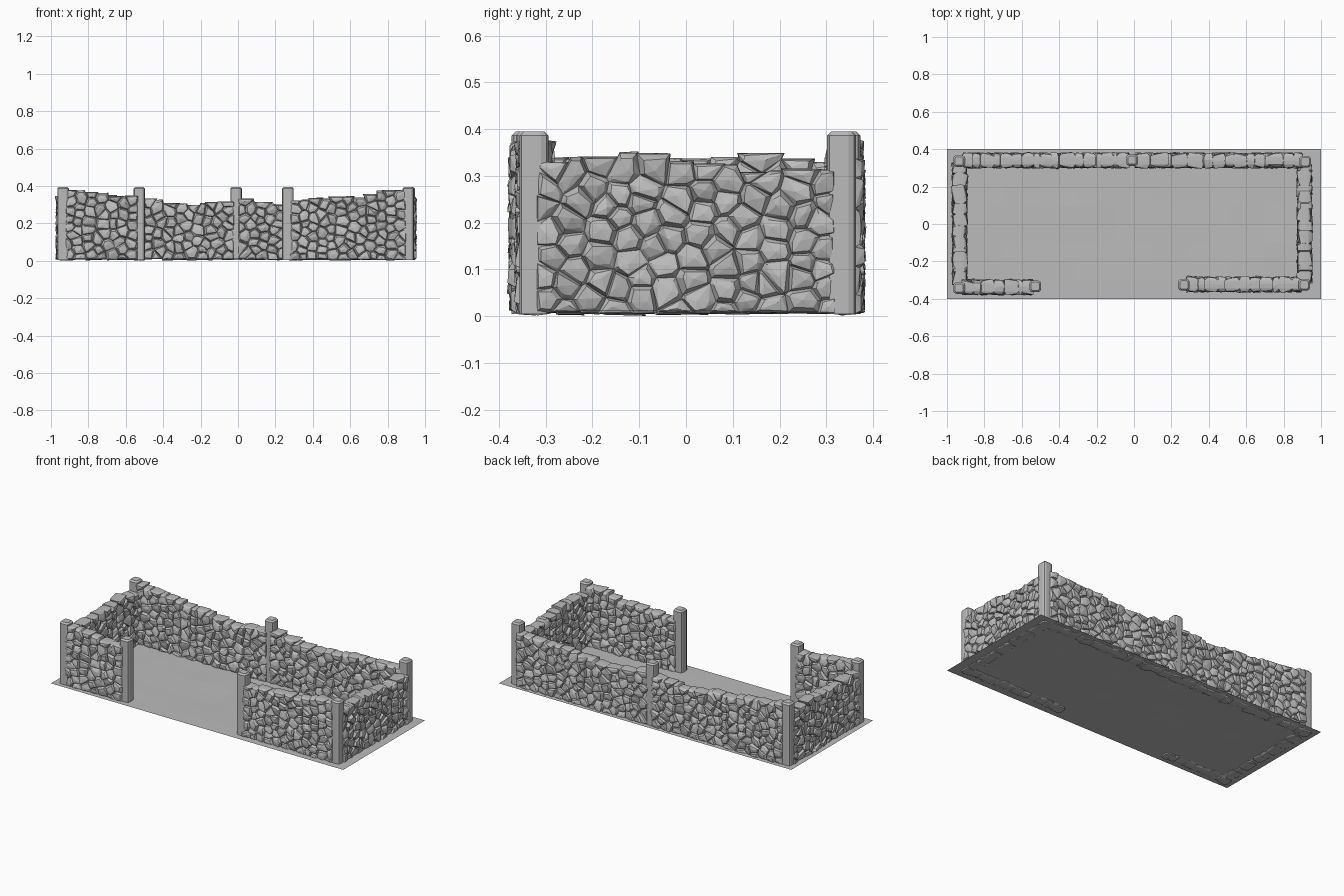
import bpy, bmesh, math, random
from mathutils import Vector, Matrix, noise

random.seed(7)
cube = bpy.data.objects.get("Cube")
if cube:
    bpy.data.objects.remove(cube, do_unlink=True)


def material(name, grey):
    m = bpy.data.materials.new(name)
    m.use_nodes = True
    colour = (grey, grey, grey, 1)
    m.diffuse_color = colour
    m.node_tree.nodes["Principled BSDF"].inputs["Base Color"].default_value = colour
    return m


STONE = material("stone grey", 0.5)


def finish(bm, name):
    mesh = bpy.data.meshes.new(name)
    bm.to_mesh(mesh)
    bm.free()
    mesh.materials.append(STONE)
    obj = bpy.data.objects.new(name, mesh)
    bpy.context.collection.objects.link(obj)
    return obj


def clip(poly, point, normal):
    """Keep the part of a 2D polygon behind a line."""
    out = []
    for a, b in zip(poly, poly[1:] + poly[:1]):
        da, db = (a - point).dot(normal), (b - point).dot(normal)
        if da <= 0:
            out.append(a)
        if da * db < 0:
            out.append(a.lerp(b, da / (da - db)))
    return out


def crest(profile, t):
    """Wall height at a fraction of its length, eased between even samples."""
    f = min(max(t, 0), 0.999) * (len(profile) - 1)
    i = int(f)
    return profile[i] + (profile[i + 1] - profile[i]) * (f - i)


def add_stone(bm, cell, depth, place):
    """One faceted stone running through the wall, filling its cell."""
    mid = sum(cell, Vector((0, 0))) / len(cell)
    points = []
    for side in (-1, 1):
        tilt_u, tilt_z = random.uniform(-0.22, 0.22), random.uniform(-0.22, 0.22)
        bulge = depth + random.uniform(-0.003, 0.004)
        points += [(c.x, side * (depth - 0.013), c.y) for c in cell]
        for c in cell:
            p = mid.lerp(c, random.uniform(0.6, 0.88))
            lift = (p - mid).dot(Vector((tilt_u, tilt_z)))
            points.append((p.x, side * (bulge + lift), p.y))
        points.append((mid.x + random.uniform(-0.01, 0.01), side * (bulge + 0.004), mid.y))
    # Rounded belly so that the crest looks rocky from above
    points += [(p.x, random.uniform(-0.01, 0.01), p.y) for p in
               (mid + (c - mid) * random.uniform(1.0, 1.12) for c in cell)]
    verts = [bm.verts.new(place @ Vector(p)) for p in points]
    hull = bmesh.ops.convex_hull(bm, input=verts, use_existing_faces=False)
    loose = {v for v in hull["geom_interior"] + hull["geom_unused"]
             if isinstance(v, bmesh.types.BMVert)}
    bmesh.ops.delete(bm, geom=list(loose), context="VERTS")


def stone_wall(name, start, end, profile, depth=0.035):
    start, end = Vector((*start, 0)), Vector((*end, 0))
    run = end - start
    length = run.length
    place = Matrix.Translation(start) @ Matrix.Rotation(math.atan2(run.y, run.x), 4, "Z")
    cols = round(length / 0.054)
    step = length / cols
    seeds = []
    for c in range(cols):
        top = crest(profile, (c + 0.5) / cols)
        rows = round(top / 0.047)
        for r in range(rows):
            u = (c + 0.5 + random.uniform(-0.42, 0.42)) * step
            z = (r + 0.5 + 0.25 * (-1) ** c + random.uniform(-0.3, 0.3)) * top / rows
            seeds.append(Vector((u, z)))
    bm = bmesh.new()
    for s in seeds:
        top = crest(profile, s.x / length) + random.uniform(-0.008, 0.006)
        low = random.uniform(0.003, 0.01)
        cell = [Vector(p) for p in ((0, low), (length, low), (length, top), (0, top))]
        for o in seeds:
            if o is not s and (o - s).length < 0.25:
                cell = clip(cell, (o + s) / 2, o - s)
        if len(cell) > 2:
            add_stone(bm, cell, depth, place)
    return finish(bm, name)


def post(name, x, y, width=0.062, height=0.395):
    bm = bmesh.new()
    bmesh.ops.create_cube(bm, size=1)
    bmesh.ops.scale(bm, vec=(width, width, height - 0.004), verts=bm.verts)
    bmesh.ops.translate(bm, vec=(x, y, height / 2 + 0.002), verts=bm.verts)
    upright = [e for e in bm.edges if abs(e.verts[0].co.z - e.verts[1].co.z) > 0.1]
    bmesh.ops.bevel(bm, geom=upright, offset=0.016, segments=2, profile=0.5, affect="EDGES")
    rim = [e for e in bm.edges if all(v.co.z > height - 0.01 for v in e.verts)]
    bmesh.ops.bevel(bm, geom=rim, offset=0.009, segments=1, affect="EDGES")
    return finish(bm, name)


# Ground sheet, gently uneven inside a level border
bm = bmesh.new()
bmesh.ops.create_grid(bm, x_segments=20, y_segments=8, size=1)
for v in bm.verts:
    v.co.y *= 0.4
    inside = abs(v.co.x) < 0.99 and abs(v.co.y) < 0.39
    v.co.z = 0.012 + (0.004 * noise.noise(v.co * 4) if inside else 0)
finish(bm, "ground")

# Posts at the corners, the gateway and the middle of the back
corners = {
    "back_left_post": (0.915, 0.333), "back_right_post": (-0.935, 0.337),
    "back_middle_post": (-0.01, 0.342), "front_left_post": (0.91, -0.325),
    "front_right_post": (-0.935, -0.342), "left_gate_post": (0.267, -0.325),
    "right_gate_post": (-0.528, -0.333),
}
for name, spot in corners.items():
    post(name, *spot)

# Walls between the posts, each with its own sagging crest
stone_wall("back_wall_right", (-0.92, 0.34), (-0.02, 0.34),
           [0.375, 0.36, 0.34, 0.325, 0.305, 0.305, 0.33])
stone_wall("back_wall_left", (0, 0.34), (0.905, 0.34),
           [0.335, 0.305, 0.295, 0.31, 0.335, 0.33, 0.34])
stone_wall("left_wall", (0.912, -0.32), (0.912, 0.32),
           [0.33, 0.335, 0.345, 0.335, 0.32, 0.305, 0.32])
stone_wall("right_wall", (-0.932, -0.33), (-0.932, 0.33),
           [0.33, 0.345, 0.325, 0.335, 0.35, 0.335, 0.325])
stone_wall("front_wall_right", (-0.925, -0.338), (-0.535, -0.338),
           [0.375, 0.37, 0.35, 0.345])
stone_wall("front_wall_left", (0.275, -0.323), (0.9, -0.323),
           [0.325, 0.33, 0.34, 0.345, 0.37, 0.375])
